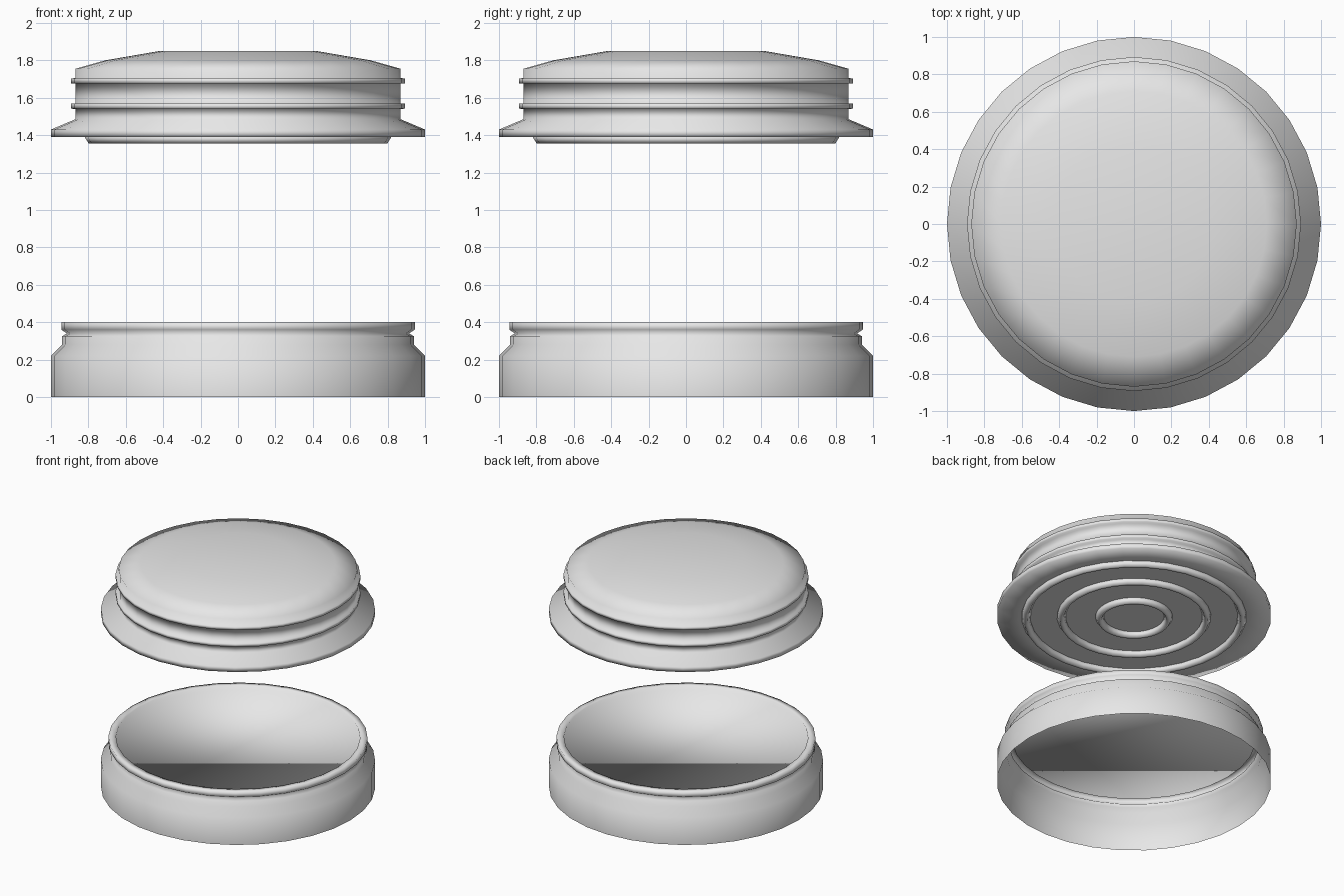
import bpy
import bmesh
from math import cos, sin, tau

SIDES = 32

cube = bpy.data.objects.get("Cube")
if cube:
    bpy.data.objects.remove(cube, do_unlink=True)

grey = bpy.data.materials.new("plain_grey")
grey.use_nodes = True
grey.diffuse_color = (0.8, 0.8, 0.8, 1)
grey.node_tree.nodes["Principled BSDF"].inputs["Base Color"].default_value = (0.8, 0.8, 0.8, 1)


def lathe(name, profile, cap_start=False, cap_end=False, closed=False):
    """Turn a (radius, height) profile around the z axis."""
    bm = bmesh.new()
    rings = []
    for r, z in profile:
        rings.append([bm.verts.new((r * cos(tau * i / SIDES), r * sin(tau * i / SIDES), z))
                      for i in range(SIDES)])
    pairs = list(zip(rings, rings[1:]))
    if closed:
        pairs.append((rings[-1], rings[0]))
    for a, b in pairs:
        for i in range(SIDES):
            j = (i + 1) % SIDES
            bm.faces.new((a[i], a[j], b[j], b[i]))
    if cap_start:
        bm.faces.new(rings[0][::-1])
    if cap_end:
        bm.faces.new(rings[-1])
    bmesh.ops.recalc_face_normals(bm, faces=bm.faces[:])
    for f in bm.faces:
        f.smooth = True
    mesh = bpy.data.meshes.new(name)
    bm.to_mesh(mesh)
    bm.free()
    mesh.materials.append(grey)
    obj = bpy.data.objects.new(name, mesh)
    bpy.context.collection.objects.link(obj)
    return obj


# Lower collar: thin wall open underneath, necked lip and a recessed plate
lathe("lower_collar", [
    (1, 0), (1, 0.22), (0.94, 0.28), (0.94, 0.325), (0.915, 0.34),
    (0.945, 0.36), (0.945, 0.4), (0.89, 0.4), (0.89, 0.37),
], cap_end=True)

# Upper plug: flat underside, flange, two ribs and a shallow domed top
rib_low, rib_high = 1.555, 1.69
profile = [(0.84, 1.39), (1, 1.39), (1, 1.43), (0.87, 1.485)]
for z in (rib_low, rib_high):
    profile += [(0.87, z - 0.015), (0.893, z - 0.013), (0.893, z + 0.013), (0.87, z + 0.015)]
profile += [(0.87, 1.755), (0.71, 1.8), (0.42, 1.85)]
lathe("upper_plug", profile, cap_start=True, cap_end=True)

# Concentric raised rings on the underside of the plug
for label, r in (("inner", 0.25), ("middle", 0.53), ("outer", 0.788)):
    lathe(label + "_underside_ring", [
        (r + 0.033, 1.392), (r + 0.01, 1.355), (r - 0.01, 1.355), (r - 0.033, 1.392),
    ], closed=True)
